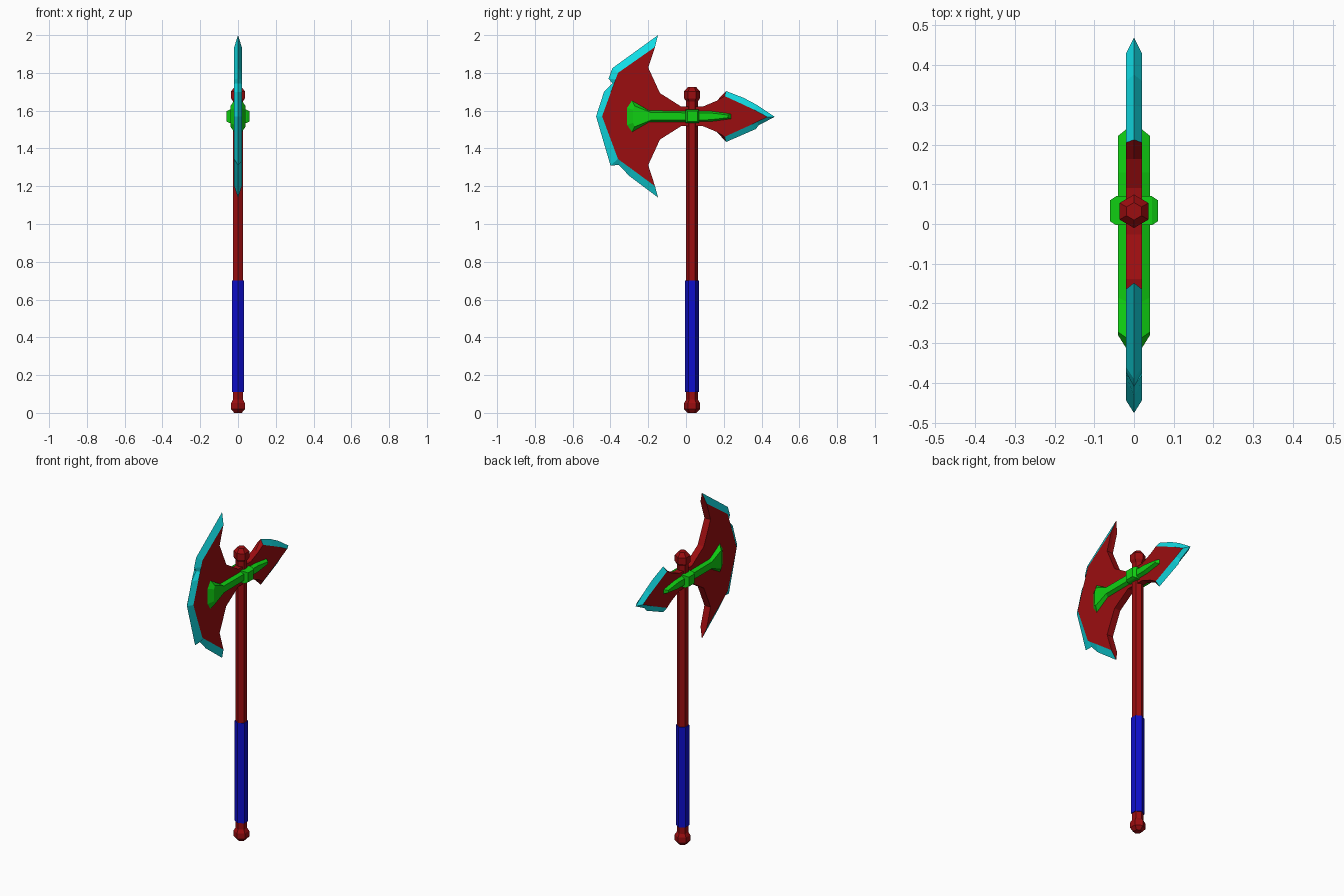
import bpy, bmesh, math

cube = bpy.data.objects.get("Cube")
if cube:
    bpy.data.objects.remove(cube, do_unlink=True)


def material(name, rgb):
    m = bpy.data.materials.new(name)
    m.use_nodes = True
    m.diffuse_color = (*rgb, 1)
    bsdf = next(n for n in m.node_tree.nodes if n.type == 'BSDF_PRINCIPLED')
    bsdf.inputs["Base Color"].default_value = (*rgb, 1)
    return m


RED = material("dark red", (0.33, 0.004, 0.005))
CYAN = material("cyan edge", (0.006, 0.72, 0.78))
GREEN = material("bright green", (0.005, 0.63, 0.006))
BLUE = material("deep blue", (0.004, 0.004, 0.6))

POLE_Y = 0.032
MID_Z = 1.57


def finish(name, bm, mats):
    bmesh.ops.recalc_face_normals(bm, faces=bm.faces)
    mesh = bpy.data.meshes.new(name)
    bm.to_mesh(mesh)
    bm.free()
    for m in mats:
        mesh.materials.append(m)
    obj = bpy.data.objects.new(name, mesh)
    bpy.context.collection.objects.link(obj)
    return obj


def turned(name, profile, mat, sides=6):
    """Faceted solid around the pole axis from (radius, z) pairs."""
    bm = bmesh.new()
    rings = []
    for r, z in profile:
        angles = [math.pi / 2 + math.tau * i / sides for i in range(sides)]
        rings.append([bm.verts.new((r * math.cos(a), POLE_Y + r * math.sin(a), z)) for a in angles])
    for low, high in zip(rings, rings[1:]):
        for i in range(sides):
            j = (i + 1) % sides
            bm.faces.new((low[i], low[j], high[j], high[i]))
    bm.faces.new(rings[0])
    bm.faces.new(rings[-1])
    return finish(name, bm, [mat])


def plate(name, rim, face, rim_x, face_x, mats):
    """Plate in the y-z plane: rim outline at rim_x, side faces at face_x, bevelled between."""
    bm = bmesh.new()
    n = len(rim)

    def ring(points, x):
        return [bm.verts.new((x, y, z)) for y, z in points]

    middle = [ring(rim, -rim_x), ring(rim, rim_x)] if rim_x else [ring(rim, 0)]
    rings = [ring(face, -face_x), *middle, ring(face, face_x)]
    for a, b in zip(rings, rings[1:]):
        for i in range(n):
            j = (i + 1) % n
            f = bm.faces.new((a[i], a[j], b[j], b[i]))
            # sharpened stretches are those where the rim stands off the face
            if len(mats) > 1 and rim[i] != face[i] and rim[j] != face[j]:
                f.material_index = 1
    bm.faces.new(rings[0])
    bm.faces.new(rings[-1])
    return finish(name, bm, mats)


# Pole, grip and end knobs
turned("pole", [(0.031, 0.06), (0.031, 1.66)], RED)
turned("grip", [(0.036, 0.11), (0.036, 0.70)], BLUE)
turned("bottom_knob", [(0.023, 0), (0.042, 0.02), (0.042, 0.052), (0.028, 0.075)], RED)
turned("top_knob", [(0.028, 1.645), (0.042, 1.665), (0.042, 1.702), (0.022, 1.725)], RED)

# Axe head: (rim, face) point pairs, crescent edge from top to bottom
crescent = [
    ((-0.148, 2.0), (-0.164, 1.937)),
    ((-0.39, 1.825), (-0.36, 1.80)),
    ((-0.41, 1.77), (-0.373, 1.765)),
    ((-0.39, 1.745), (-0.381, 1.742)),
    ((-0.434, 1.70), (-0.397, 1.70)),
    ((-0.476, 1.57), (-0.444, 1.57)),
    ((-0.40, 1.31), (-0.36, 1.344)),
    ((-0.355, 1.312), (-0.345, 1.333)),
    ((-0.30, 1.254), (-0.29, 1.293)),
    ((-0.148, 1.14), (-0.164, 1.20)),
]
# Spike edge from bottom to top
spike = [
    ((0.212, 1.434), (0.205, 1.462)),
    ((0.37, 1.503), (0.35, 1.528)),
    ((0.386, 1.524), (0.375, 1.541)),
    ((0.47, 1.567), (0.43, 1.567)),
    ((0.376, 1.63), (0.36, 1.605)),
    ((0.307, 1.667), (0.29, 1.638)),
    ((0.212, 1.704), (0.205, 1.677)),
]
# Unsharpened waist, mirrored above and below the centre line
waist = [(-0.2, 0.258), (-0.138, 0.123), (-0.026, 0.052), (0.09, 0.052), (0.164, 0.083)]
lower = [((y, MID_Z - h),) * 2 for y, h in waist]
upper = [((y, MID_Z + h),) * 2 for y, h in reversed(waist)]
pairs = crescent + lower + spike + upper
plate("axe_head", [p[0] for p in pairs], [p[1] for p in pairs], 0, 0.02, [RED, CYAN])


def mirrored(half):
    """Closed outline from (y, half height) points along the upper edge."""
    return [(y, MID_Z + h) for y, h in half] + [(y, MID_Z - h) for y, h in reversed(half)]


# Green brace along the head, flared toward the blade
brace_rim = [(-0.312, 0.045), (-0.286, 0.083), (-0.195, 0.03), (0.13, 0.028), (0.238, 0.013)]
brace_face = [(-0.28, 0.035), (-0.272, 0.055), (-0.185, 0.02), (0.13, 0.018), (0.222, 0.007)]
plate("brace", mirrored(brace_rim), mirrored(brace_face), 0.02, 0.04, [GREEN])

# Raised block where the brace crosses the pole
plate("brace_block", mirrored([(-0.003, 0.035), (0.07, 0.035)]),
      mirrored([(0.007, 0.028), (0.06, 0.028)]), 0.045, 0.06, [GREEN])
